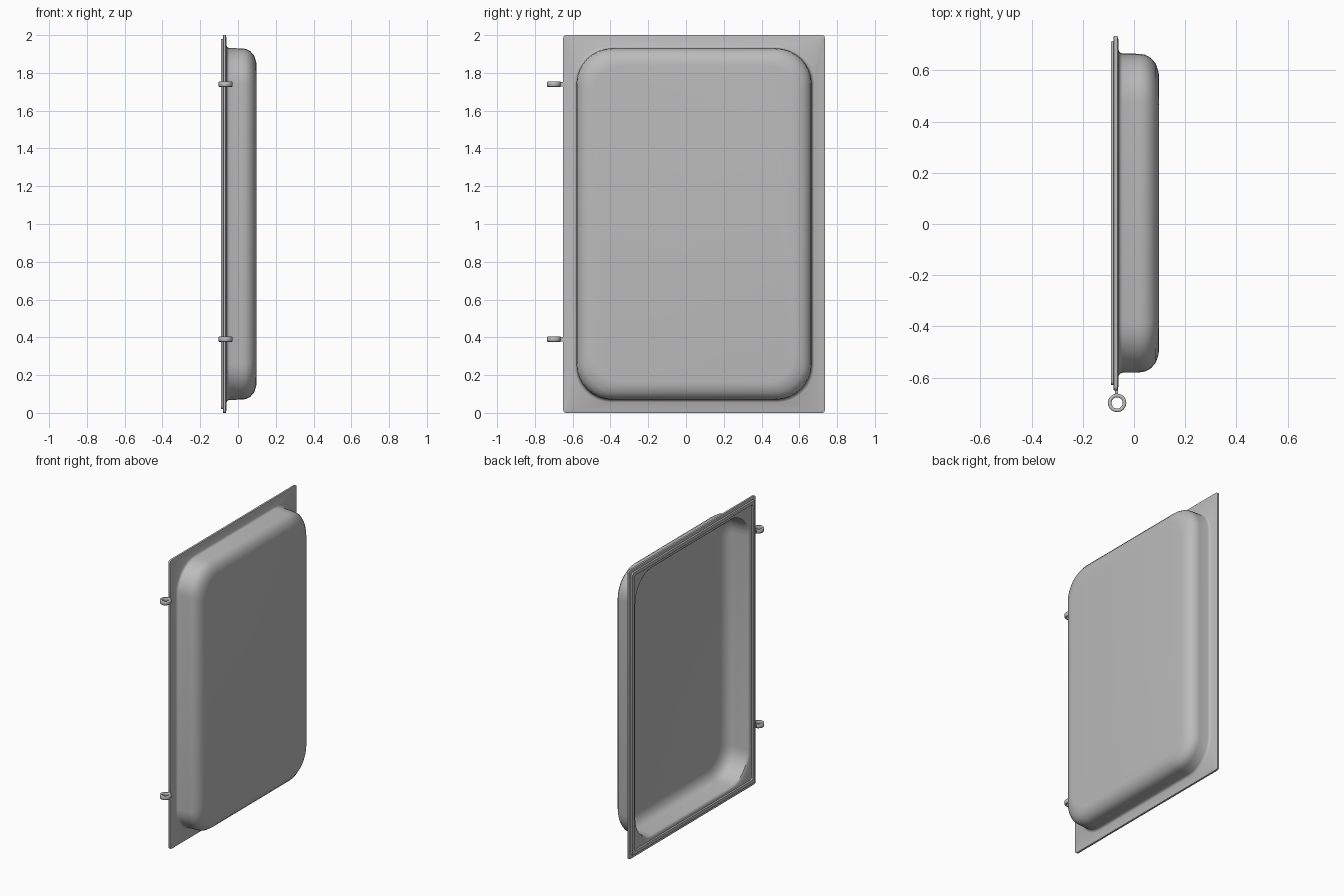
import bpy, bmesh, math

cube = bpy.data.objects.get("Cube")
if cube:
    bpy.data.objects.remove(cube, do_unlink=True)

steel = bpy.data.materials.new("grey_metal")
steel.use_nodes = True
GREY = (0.5, 0.5, 0.5, 1)
steel.diffuse_color = GREY
steel.node_tree.nodes["Principled BSDF"].inputs["Base Color"].default_value = GREY

CY, CZ, HALF_Y, HALF_Z = 0.0425, 1.0, 0.6925, 1.0


def finish(bm, name, angle):
    bmesh.ops.recalc_face_normals(bm, faces=bm.faces)
    mesh = bpy.data.meshes.new(name)
    bm.to_mesh(mesh)
    bm.free()
    obj = bpy.data.objects.new(name, mesh)
    bpy.context.collection.objects.link(obj)
    mesh.materials.append(steel)
    bpy.ops.object.select_all(action="DESELECT")
    obj.select_set(True)
    bpy.context.view_layer.objects.active = obj
    bpy.ops.object.shade_smooth_by_angle(angle=math.radians(angle))
    return obj


def rounded_loop(bm, x, inset, radius, steps=8):
    """Rounded rectangle in the yz plane, inset from the flange outline."""
    verts = []
    for corner, (sy, sz) in enumerate(((1, 1), (-1, 1), (-1, -1), (1, -1))):
        for i in range(steps + 1):
            a = (corner + i / steps) * math.pi / 2
            verts.append(bm.verts.new((
                x,
                CY + sy * (HALF_Y - inset - radius) + radius * math.cos(a),
                CZ + sz * (HALF_Z - inset - radius) + radius * math.sin(a))))
    return verts


def skin(bm, loops):
    for a, b in zip(loops, loops[1:]):
        for i in range(len(a)):
            j = (i + 1) % len(a)
            bm.faces.new((a[i], a[j], b[j], b[i]))


# Pressed panel: bulged pan, flange, raised lip and hollow inside (x, inset, radius)
section = [
    (0.098, 0.16, 0.15), (0.096, 0.14, 0.16), (0.085, 0.108, 0.17),
    (0.066, 0.086, 0.18), (0.044, 0.074, 0.185), (0.02, 0.07, 0.19),
    (-0.045, 0.069, 0.19), (-0.055, 0.065, 0.19), (-0.06, 0.057, 0.19),
    (-0.061, 0.015, 0.015), (-0.065, 0.0, 0.015), (-0.078, 0.0, 0.015),
    (-0.08, 0.004, 0.015), (-0.08, 0.02, 0.015), (-0.09, 0.022, 0.015),
    (-0.09, 0.045, 0.015), (-0.08, 0.047, 0.015), (-0.08, 0.065, 0.185),
    (-0.072, 0.074, 0.185), (-0.055, 0.079, 0.18), (0.015, 0.08, 0.18),
    (0.038, 0.084, 0.175), (0.058, 0.096, 0.17), (0.075, 0.115, 0.16),
    (0.086, 0.145, 0.15), (0.088, 0.165, 0.14),
]
bm = bmesh.new()
loops = [rounded_loop(bm, *row) for row in section]
skin(bm, loops)
bm.faces.new(loops[0])
bm.faces.new(loops[-1])
finish(bm, "door_panel", 40)


# Hinge eyes: bevelled ring with a short stem into the flange edge
def hinge_eye(name, z, sides=24):
    bm = bmesh.new()
    outline = [(0.022, -0.011), (0.025, -0.014), (0.033, -0.014), (0.036, -0.011),
               (0.036, 0.011), (0.033, 0.014), (0.025, 0.014), (0.022, 0.011)]
    rings = []
    for r, h in outline:
        rings.append([bm.verts.new((-0.066 + r * math.cos(math.tau * i / sides),
                                    -0.699 + r * math.sin(math.tau * i / sides),
                                    z + h)) for i in range(sides)])
    skin(bm, rings + rings[:1])
    stem = bmesh.ops.create_cube(bm, size=1)["verts"]
    bmesh.ops.scale(bm, verts=stem, vec=(0.012, 0.03, 0.022))
    bmesh.ops.translate(bm, verts=stem, vec=(-0.068, -0.653, z))
    finish(bm, name, 50)


hinge_eye("lower_hinge_eye", 0.39)
hinge_eye("upper_hinge_eye", 1.74)
